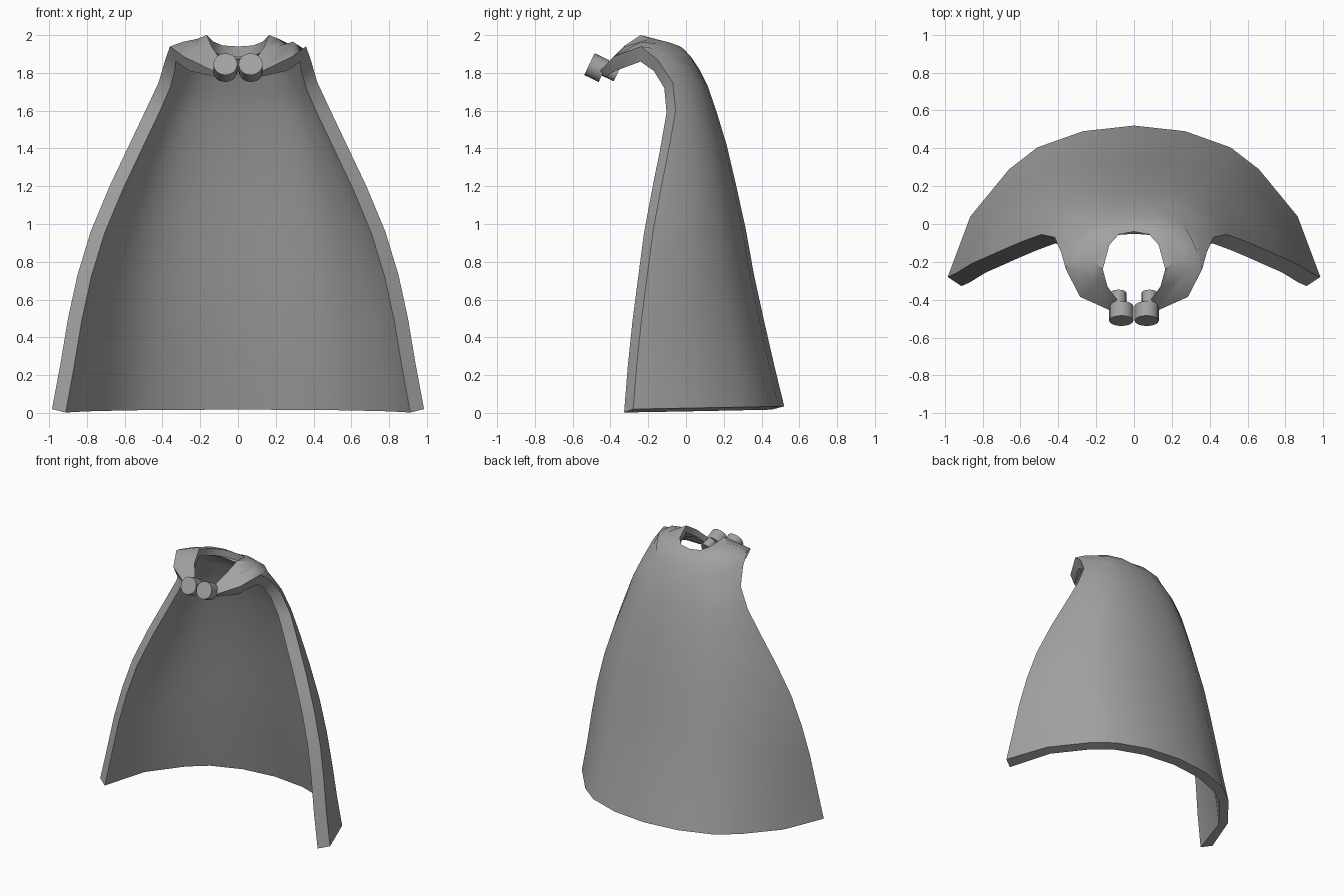
import bpy, bmesh, math
from mathutils import Vector

if "Cube" in bpy.data.objects:
    bpy.data.objects.remove(bpy.data.objects["Cube"])

grey = bpy.data.materials.new("grey cloth")
grey.diffuse_color = (0.36, 0.36, 0.36, 1)
grey.use_nodes = True
grey.node_tree.nodes["Principled BSDF"].inputs["Base Color"].default_value = grey.diffuse_color

# Cross-section from centre back to front edge: (share of width, share of depth)
SECTION = [(0, 1), (.274, .963), (.518, .856), (.67, .712), (.878, .4), (1, 0)]
# Drape rows from hem to shoulder: back (y, z), front edge (x, y, z)
DRAPE = [((.52, .035), (.985, -.28, .02)), ((.47, .24), (.94, -.26, .26)),
         ((.415, .48), (.90, -.235, .5)), ((.36, .73), (.85, -.205, .73)),
         ((.315, .98), (.78, -.175, .96)), ((.262, 1.22), (.68, -.13, 1.2)),
         ((.215, 1.42), (.585, -.09, 1.4)), ((.16, 1.6), (.49, -.055, 1.6)),
         ((.115, 1.73), (.42, -.07, 1.75)), ((.07, 1.82), (.385, -.15, 1.87))]
# Collar rows wrapping round the neck hole
COLLAR = [
    [(0, .03, 1.88), (.13, .02, 1.89), (.24, -.02, 1.90), (.31, -.09, 1.91), (.345, -.17, 1.93), (.36, -.24, 1.94)],
    [(0, 0, 1.91), (.11, -.01, 1.925), (.2, -.06, 1.94), (.265, -.15, 1.955), (.29, -.24, 1.965), (.285, -.385, 1.885)],
    [(0, -.02, 1.925), (.095, -.03, 1.94), (.165, -.085, 1.96), (.215, -.19, 1.98), (.21, -.32, 1.94), (.13, -.455, 1.81)],
    [(0, -.04, 1.94), (.08, -.055, 1.945), (.13, -.11, 1.965), (.165, -.24, 2.0), (.14, -.33, 1.94), (.09, -.40, 1.865)]]
# Offset to the lining along the front edge, above the straight drape
EDGE_TOP = [(-.06, -.045, -.03), (-.05, -.02, -.06), (-.03, 0, -.08),
            (-.03, .01, -.075), (-.01, .03, -.03)]


def drape_row(back, edge):
    row = []
    for sx, sy in SECTION:
        y = edge[1] + (back[0] - edge[1]) * sy
        z = edge[2] + (back[1] - edge[2]) * sy
        row.append((edge[0] * sx, y, z))
    return row


def finish(name, bm, angle):
    bmesh.ops.recalc_face_normals(bm, faces=bm.faces)
    me = bpy.data.meshes.new(name)
    bm.to_mesh(me)
    bm.free()
    me.materials.append(grey)
    ob = bpy.data.objects.new(name, me)
    bpy.context.collection.objects.link(ob)
    bpy.ops.object.select_all(action='DESELECT')
    ob.select_set(True)
    bpy.context.view_layer.objects.active = ob
    bpy.ops.object.shade_smooth_by_angle(angle=math.radians(angle))
    return ob


# Cape: outer cloth, lining and the rim joining them
rows = [drape_row(b, e) for b, e in DRAPE] + COLLAR
bm = bmesh.new()
outer = []
for row in rows:
    full = [(-x, y, z) for x, y, z in row[:0:-1]] + row
    outer.append([bm.verts.new(p) for p in full])
R, C = len(outer), len(outer[0])
for i in range(R - 1):
    for j in range(C - 1):
        bm.faces.new((outer[i][j], outer[i + 1][j], outer[i + 1][j + 1], outer[i][j + 1]))
bm.normal_update()

inner = []
for i in range(R):
    line = []
    for j in range(C):
        v = outer[i][j]
        off = -v.normal * (.07 if i < 10 else .06)
        if i == R - 1:                      # neck hole wall drops straight down
            off = Vector((0, 0, -.055))
        elif j in (0, C - 1):               # slanted front edge
            o = EDGE_TOP[i - 8] if i >= 8 else (-.073, -.048, -.01)
            off = Vector((o[0] * (1 if j else -1), o[1], o[2]))
        if i == 0:                          # flat hem
            off.z = -.018
        line.append(bm.verts.new(v.co + off))
    inner.append(line)
for i in range(R - 1):
    for j in range(C - 1):
        bm.faces.new((inner[i][j], inner[i][j + 1], inner[i + 1][j + 1], inner[i + 1][j]))
    for j in (0, C - 1):
        bm.faces.new((outer[i][j], outer[i + 1][j], inner[i + 1][j], inner[i][j]))
for j in range(C - 1):
    for i in (0, R - 1):
        bm.faces.new((outer[i][j], outer[i][j + 1], inner[i][j + 1], inner[i][j]))
finish("cape", bm, 40)


# Clasp: two round studs on short pins
def disc(name, centre, radius, depth):
    bm = bmesh.new()
    bmesh.ops.create_cone(bm, cap_ends=True, segments=16, radius1=radius,
                          radius2=radius, depth=depth)
    ob = finish(name, bm, 40)
    ob.location = centre
    ob.rotation_euler = Vector((0, -.9, .43)).to_track_quat('Z', 'Y').to_euler()


for side, s in (("left", 1), ("right", -1)):
    disc(side + "_clasp_stud", (s * .067, -.473, 1.828), .064, .085)
    disc(side + "_clasp_pin", (s * .082, -.41, 1.815), .042, .10)
